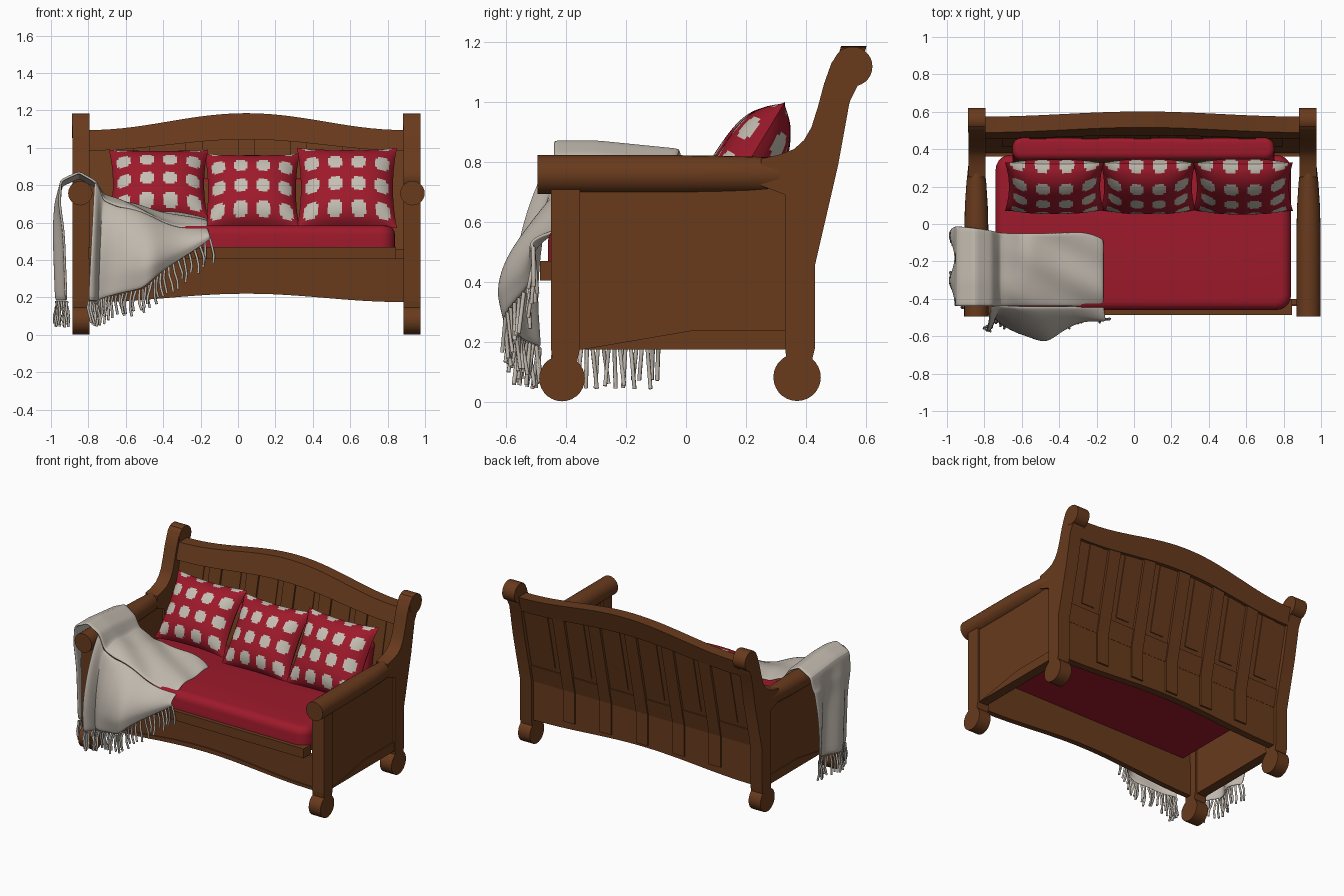
import bpy, bmesh, random
from math import sin, cos, pi, exp, radians
from mathutils import Vector

random.seed(4)
if "Cube" in bpy.data.objects:
    bpy.data.objects.remove(bpy.data.objects["Cube"])

CX = 0.045      # bench centre line
HALF = 0.885    # centre line to post centre
smooth_parts = []


def material(name, rgb):
    m = bpy.data.materials.new(name)
    m.use_nodes = True
    m.diffuse_color = (*rgb, 1)
    m.node_tree.nodes["Principled BSDF"].inputs["Base Color"].default_value = (*rgb, 1)
    m.node_tree.nodes["Principled BSDF"].inputs["Roughness"].default_value = 0.8
    return m


wood = material("brown wood", (0.14, 0.043, 0.012))
red = material("red fabric", (0.34, 0.01, 0.024))
cream = material("cream check", (0.56, 0.52, 0.45))
wool = material("pale wool", (0.53, 0.48, 0.42))


def finish(name, bm, *mats, smooth=False):
    bmesh.ops.recalc_face_normals(bm, faces=bm.faces)
    mesh = bpy.data.meshes.new(name)
    bm.to_mesh(mesh)
    bm.free()
    for m in mats:
        mesh.materials.append(m)
    ob = bpy.data.objects.new(name, mesh)
    bpy.context.collection.objects.link(ob)
    if smooth:
        smooth_parts.append(ob)
    return ob


def board(name, x0, x1, bottom, top, y0, y1, lean=0, zref=0, n=1):
    """Board whose lower and upper edges may be curves of x, leaning back by y per z."""
    bm = bmesh.new()
    rings = []
    for i in range(n + 1):
        x = x0 + (x1 - x0) * i / n
        zb, zt = [f(x) if callable(f) else f for f in (bottom, top)]
        rings.append([bm.verts.new((x, y + lean * (z - zref), z))
                      for y, z in ((y0, zb), (y1, zb), (y1, zt), (y0, zt))])
    for a, b in zip(rings, rings[1:]):
        for k in range(4):
            bm.faces.new((a[k], a[k - 1], b[k - 1], b[k]))
    bm.faces.new(rings[0])
    bm.faces.new(rings[-1])
    return finish(name, bm, wood)


def side_profile(name, points, x0, x1, smooth=False):
    """Outline in the side plane, extruded across the width."""
    bm = bmesh.new()
    face = bm.faces.new([bm.verts.new((x0, y, z)) for y, z in points])
    out = bmesh.ops.extrude_face_region(bm, geom=[face])
    verts = [g for g in out["geom"] if isinstance(g, bmesh.types.BMVert)]
    bmesh.ops.translate(bm, verts=verts, vec=(x1 - x0, 0, 0))
    return finish(name, bm, wood, smooth=smooth)


def disc(y, z, r, n=28):
    return [(y + r * cos(2 * pi * i / n), z + r * sin(2 * pi * i / n)) for i in range(n)]


def arch(base, rise):
    return lambda x: base + rise * (0.5 + 0.5 * cos(pi * (x - CX) / 0.84))


# Side frames: feet, posts, panels, scrolls and round arms
POST = [(.34, .1), (.41, .1), (.43, .18), (.43, .457), (.507, .79), (.545, 1.0),
        (.575, 1.06), (.56, 1.18), (.52, 1.175), (.485, 1.13), (.46, 1.06), (.44, .985),
        (.418, .915), (.393, .872), (.36, .842), (.31, .823), (.25, .81), (.25, .72),
        (.33, .69), (.33, .18)]
LEG = [(-.45, .18), (-.44, .1), (-.37, .1), (-.353, .18), (-.353, .72), (-.45, .72)]
RAIL = [(-.35, .175), (.02, .238), (.33, .238), (.33, .175)]
for label, s in (("left", 1), ("right", -1)):
    c = CX + s * HALF
    a, b = c - 0.045, c + 0.045
    side_profile(label + "_back_post", POST, a, b, True)
    side_profile(label + "_post_scroll", disc(.555, 1.117, .066), a - .002, b + .002, True)
    side_profile(label + "_front_leg", LEG, a, b)
    side_profile(label + "_front_foot", disc(-.413, .078, .076), a, b, True)
    side_profile(label + "_back_foot", disc(.37, .082, .079), a, b, True)
    board(label + "_side_panel", c - .03, c + .03, .175, .72, -.36, .34)
    side_profile(label + "_panel_rail", RAIL, c + s * .028, c + s * .036)
    bm = bmesh.new()
    rings = []
    for y, rx, rz in ((-.495, .065, .065), (-.05, .065, .065), (.1, .061, .063),
                      (.22, .053, .06), (.32, .042, .056), (.38, .036, .05)):
        rings.append([bm.verts.new((c + s * .003 + rx * cos(t * pi / 12), y,
                                    .757 + rz * sin(t * pi / 12))) for t in range(24)])
    for p, q in zip(rings, rings[1:]):
        for k in range(24):
            bm.faces.new((p[k], p[k - 1], q[k - 1], q[k]))
    bm.faces.new(rings[0])
    bm.faces.new(rings[-1])
    finish(label + "_arm", bm, wood, smooth=True)

# Seat front and arched apron
L, R = CX - .845, CX + .845
board("seat_front_board", L, .845, .405, .47, -.487, -.405)
board("front_apron", L, R, arch(.175, .045), .41, -.43, -.40, n=24)
board("apron_trim", L, R, arch(.175, .045), arch(.195, .055), -.438, -.43, n=24)

# Leaning back: lower panel, thin panel, stiles, cross rail and arched top rail
board("back_lower_panel", L, R, arch(.18, .04), .46, .36, .41, n=24)
lean = dict(lean=.22, zref=.457)
board("back_panel", L, R, .45, arch(1.0, .06), .385, .405, n=24, **lean)
board("back_cross_rail", L, R, .45, .57, .378, .413, **lean)
for i in range(-2, 3):
    x = CX + i * .28
    board("back_stile", x - .045, x + .045, .45, arch(1.0, .06), .372, .422, n=2, **lean)
    board("back_stile_foot", x - .045, x + .045, .24, .46, .40, .422)
    for e in (-.14, .14):
        board("back_slat", x + e - .05, x + e + .05, .60, arch(.985, .055), .379, .411, n=2, **lean)
board("back_top_rail", L, R, arch(.985, .06), arch(1.095, .09), .485, .57,
      lean=.3, zref=1.08, n=28)


# Cushions
def cushion(name, lo, hi, radius, tilt=0):
    bm = bmesh.new()
    bmesh.ops.create_cube(bm, size=1)
    lo, hi = Vector(lo), Vector(hi)
    for v in bm.verts:
        v.co = (lo + hi) / 2 + Vector(p * q for p, q in zip(v.co, hi - lo))
    bmesh.ops.bevel(bm, geom=[e for e in bm.edges if abs(e.verts[0].co.z - e.verts[1].co.z) > .01],
                    offset=radius * 1.6, segments=5, profile=.5, affect='EDGES')
    top = [e for e in bm.edges if min(v.co.z for v in e.verts) > hi.z - .001]
    bmesh.ops.bevel(bm, geom=top, offset=radius, segments=4, profile=.5, affect='EDGES')
    for v in bm.verts:
        v.co.y += tilt * (v.co.z - .457)
    return finish(name, bm, red, wood, smooth=True)


cushion("seat_cushion", (-.74, -.46, .425), (.84, .37, .585), .05)
back = cushion("back_cushion", (-.65, .265, .56), (.75, .383, .835), .03, .22)
for f in back.data.polygons:
    if f.normal.y < -.9:
        f.material_index = 1


def pillow(name, x0, x1, z0, z1, nu=40, nv=34):
    """Pinched square pillow, rounded checks chosen by grid cell."""
    bm = bmesh.new()
    up = Vector((0, .26, z1 - z0)) / 2
    out = Vector((0, -up.z, up.y)).normalized()
    mid = Vector(((x0 + x1) / 2, .2, (z0 + z1) / 2))
    for side in (1, -1):
        grid = []
        for i in range(nu + 1):
            u = 2 * i / nu - 1
            row = []
            for j in range(nv + 1):
                v = 2 * j / nv - 1
                puff = .1 * ((1 - u ** 4) * (1 - v ** 4)) ** .7 * (1 - .2 * (u * u + v * v))
                x = u * (x1 - x0) / 2 * (1 - .08 * (1 - v * v))
                co = mid + Vector((x, 0, 0)) + up * v * (1 - .07 * (1 - u * u)) + out * puff * side
                row.append(bm.verts.new(co))
            grid.append(row)
        for i in range(nu):
            for j in range(nv):
                f = bm.faces.new((grid[i][j], grid[i + 1][j], grid[i + 1][j + 1], grid[i][j + 1]))
                du, dv = i % 10 - 4.5, j % 10 - 4.5
                f.material_index = int(du ** 4 + dv ** 4 < 75)
    bmesh.ops.remove_doubles(bm, verts=bm.verts, dist=.0005)
    finish(name, bm, red, cream, smooth=True)


pillow("right_pillow", -.69, -.16, .62, .99)
pillow("middle_pillow", -.18, .33, .57, .97)
pillow("left_pillow", .315, .85, .57, 1.0)

# Throw blanket: one sheet over the arm, one falling over the seat front
PATH = [(-.945, .18), (-.955, .45), (-.965, .70), (-.945, .825), (-.85, .868), (-.765, .82),
        (-.72, .745), (-.6, .71), (-.4, .65), (-.16, .605)]


def over_arm(s, t):
    k = s * (len(PATH) - 1)
    i = min(int(k), len(PATH) - 2)
    x, z = [p + (q - p) * (k - i) for p, q in zip(PATH[i], PATH[i + 1])]
    hang = max(0, .8 - z) if s < .3 else 0
    start = .02 * sin(6 * s) - .03 - .1 * hang - .5 * max(0, x + .25)
    y = start + (-.44 - start) * t
    seat = min(1, max(0, (s - .6) / .15))
    ripple = seat * (.018 * sin(13 * x + 16 * y) * sin(9 * y + 2) - .045 * t ** 4)
    fold = .028 * min(1, 4 * hang) * sin(26 * y)
    return Vector((x + fold, y, z + ripple - .1 * max(0, y + .3) * (z > .7)))


S0 = 5 / 9


def over_front(u, k):
    p = over_arm(S0 + (1 - S0) * u, 1)
    low = .18 + .1 * max(0, (u - .25) / .55) + .2 * max(0, (u - .6) / .4) ** 1.3
    reach = .06 + .12 * exp(-((u - .62) / .22) ** 2) + .07 * exp(-(u / .12) ** 2)
    p.x += -.035 * k * (1 - u) + .015 * k * sin(14 * u)
    p.y -= reach * (sin(min(k / .8, 1) * pi / 2) - .6 * max(0, k - .8)) + .012 * k * sin(20 * u)
    p.z += (low - p.z) * k ** 1.2
    return p


def cloth(name, fn, nu, nv):
    bm = bmesh.new()
    g = [[bm.verts.new(fn(i / nu, j / nv)) for j in range(nv + 1)] for i in range(nu + 1)]
    for i in range(nu):
        for j in range(nv):
            bm.faces.new((g[i][j], g[i + 1][j], g[i + 1][j + 1], g[i][j + 1]))
    ob = finish(name, bm, wool, smooth=True)
    solid = ob.modifiers.new("thickness", 'SOLIDIFY')
    solid.thickness = .014
    solid.offset = 0
    ob.modifiers.new("soft", 'SUBSURF').levels = 1


cloth("blanket_over_arm", over_arm, 36, 16)
cloth("blanket_front_fall", over_front, 34, 14)

# Fringe strands along both hems
fringe = bpy.data.curves.new("blanket_fringe", 'CURVE')
fringe.dimensions = '3D'
fringe.bevel_depth = .007
fringe.bevel_resolution = 1
fringe.materials.append(wool)
hems = [over_arm(0, i / 19) for i in range(20)] + [over_front(i / 41, 1) for i in range(42)]
for p in hems:
    length = random.uniform(.1, .14)
    drift = Vector((random.uniform(-.02, .02), random.uniform(-.02, .02), 0))
    strand = fringe.splines.new('POLY')
    strand.points.add(3)
    for i, pt in enumerate(strand.points):
        t = i / 3
        sway = Vector((.006 * sin(5 * t + p.y * 40), 0, -length * t))
        pt.co = (*(p + drift * t + sway), 1)
bpy.context.collection.objects.link(bpy.data.objects.new("blanket_fringe", fringe))

# Smooth shading with crisp edges
bpy.ops.object.select_all(action='DESELECT')
for ob in smooth_parts:
    ob.select_set(True)
bpy.context.view_layer.objects.active = smooth_parts[0]
bpy.ops.object.shade_smooth_by_angle(angle=radians(40))
